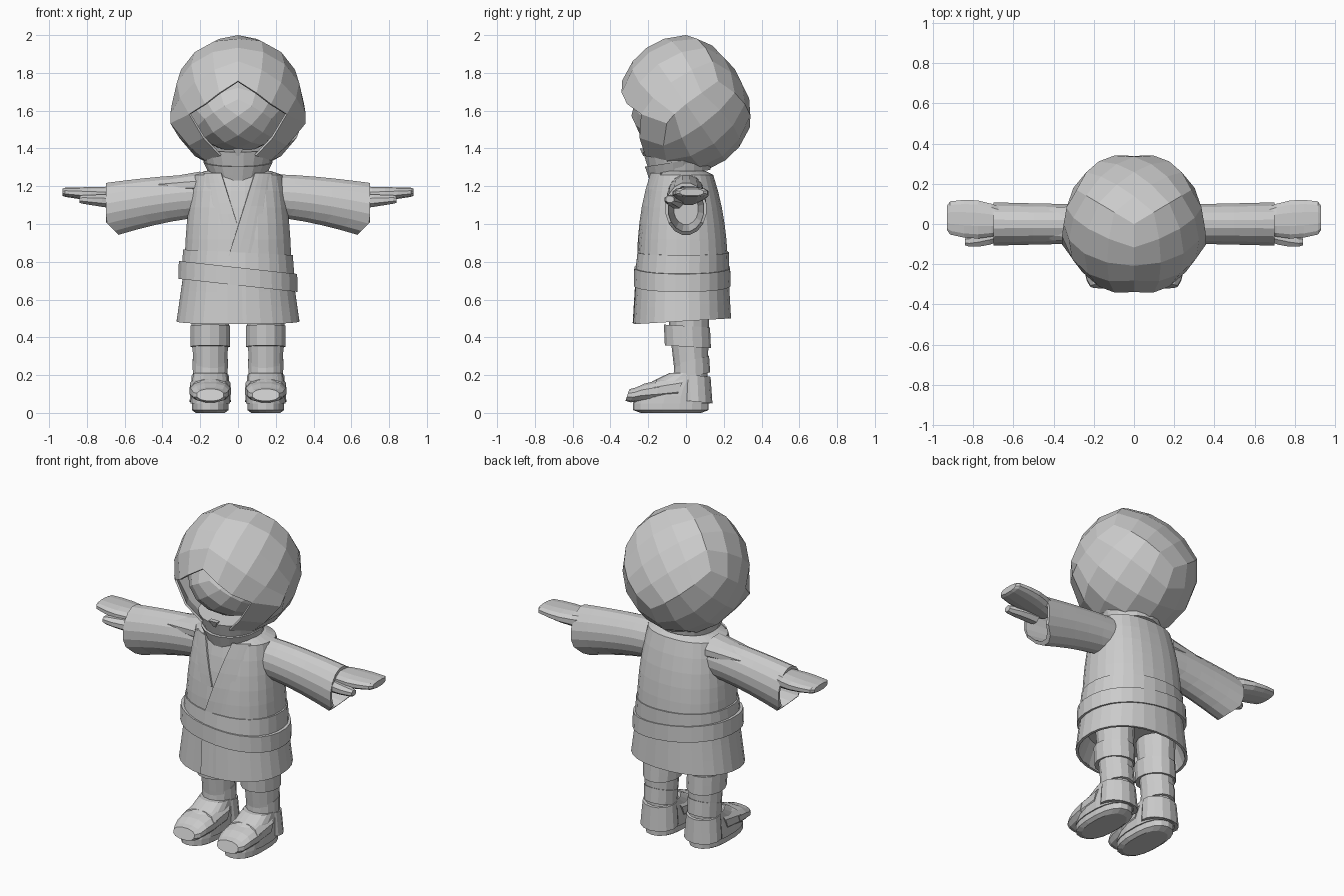
import bpy, bmesh, math
from mathutils import Matrix, Vector

if "Cube" in bpy.data.objects:
    bpy.data.objects.remove(bpy.data.objects["Cube"])

grey = bpy.data.materials.new("plain grey")
grey.use_nodes = True
grey.diffuse_color = (0.6, 0.6, 0.6, 1)
grey.node_tree.nodes["Principled BSDF"].inputs["Base Color"].default_value = grey.diffuse_color


def finish(name, bm, mirror=False, thickness=0):
    mesh = bpy.data.meshes.new(name)
    bm.to_mesh(mesh)
    bm.free()
    mesh.materials.append(grey)
    part = bpy.data.objects.new(name, mesh)
    bpy.context.collection.objects.link(part)
    if thickness:
        solid = part.modifiers.new("thickness", "SOLIDIFY")
        solid.thickness = thickness
        solid.offset = -1
    if mirror:
        part.modifiers.new("mirror", "MIRROR")


def blend(first, last, t):
    return [a + (b - a) * t for a, b in zip(first, last)]


def shrink(section, factor):
    cu, cv, ru, rv = section
    return cu, cv, ru * factor, rv * factor


def loft(name, axis, span, first, last, sides=16, steps=3, ease=1, bulge=0, round_start=0,
         round_end=0, hollow=None, lean_u=0, lean_v=0, lean_below=math.inf, power=2, mirror=False):
    """Blend between two oval sections, each (centre u, centre v, radius u, radius v)."""
    low, high = span
    begin, stop = low + round_start, high - round_end
    rings = []
    for i in range(steps + 1):
        t = i / steps
        cu, cv, ru, rv = blend(first, last, t ** ease)
        rings.append((begin + (stop - begin) * t, (cu, cv, ru + bulge * math.sin(math.pi * t), rv)))
    if round_start:
        rings.insert(0, (low, shrink(first, 0.8)))
    if round_end:
        rings.append((high, shrink(last, 0.75)))
    # A hollow end turns inwards and runs back towards the middle
    middle = (low + high) / 2
    if hollow == "start":
        rings = [(middle, shrink(first, 0.8)), (low, shrink(first, 0.95))] + rings
    if hollow == "end":
        rings += [(high, shrink(last, 0.87)), (middle, shrink(last, 0.6))]

    bm = bmesh.new()
    loops = []
    for place, (cu, cv, ru, rv) in rings:
        loop = []
        for i in range(sides):
            angle = math.tau * (i + 0.5) / sides
            c, s = math.cos(angle), math.sin(angle)
            du = ru * math.copysign(abs(c) ** (2 / power), c)
            dv = rv * math.copysign(abs(s) ** (2 / power), s)
            u, v, w = cu + du, cv + dv, place + lean_u * du + lean_v * min(dv, lean_below)
            loop.append(bm.verts.new({"x": (w, u, v), "y": (u, w, v), "z": (u, v, w)}[axis]))
        loops.append(loop)
    for a, b in zip(loops, loops[1:]):
        for i in range(sides):
            j = (i + 1) % sides
            bm.faces.new((a[i], a[j], b[j], b[i]))
    bm.faces.new(loops[0])
    bm.faces.new(loops[-1])
    bmesh.ops.recalc_face_normals(bm, faces=bm.faces)
    finish(name, bm, mirror)


def divided_cube():
    bm = bmesh.new()
    bmesh.ops.create_cube(bm, size=2)
    bmesh.ops.subdivide_edges(bm, edges=bm.edges, cuts=3, use_grid_fill=True)
    return bm


def round_off(bm, centre, radii, flat_back=0):
    # Inflate the cube into a ball that stands on a corner, another corner facing forward
    side, back, up = math.sqrt(1 / 2), math.sqrt(1 / 6), math.sqrt(1 / 3)
    turn = Matrix(((-side, -back, up), (side, -back, up), (0, 2 * back, up))).transposed()
    centre = Vector(centre)
    for v in bm.verts:
        x, y, z = v.co
        way = turn @ Vector([math.tan(k * math.pi / 4) for k in v.co]).normalized()
        if z > 0.9:
            way *= 1 - flat_back * (1 - x * x) * (1 - y * y)
        v.co = centre + Matrix.Diagonal(radii) @ way
    for face in bm.faces:
        face.normal_update()
        if face.normal.dot(face.calc_center_median() - centre) < 0:
            face.normal_flip()


def plate(name, section_at, power, span, bottom, top, lifts):
    """Thin cloth on the front of a body; bottom, top and lifts run from -x to +x."""
    bm = bmesh.new()
    steps, columns = 5, 4
    rows = []
    for i in range(steps + 1):
        z = span[0] + (span[1] - span[0]) * i / steps
        edges = blend(bottom, top, i / steps)
        cu, cv, ru, rv = section_at(z)
        row = []
        for j in range(columns + 1):
            x, lift = blend((edges[0], lifts[0]), (edges[1], lifts[1]), j / columns)
            y = cv - rv * (1 - abs(x / ru) ** power) ** (1 / power) - lift
            row.append(bm.verts.new((x, y, z)))
        rows.append(row)
    for a, b in zip(rows, rows[1:]):
        for j in range(columns):
            bm.faces.new((a[j], a[j + 1], b[j + 1], b[j]))
    finish(name, bm, thickness=0.009)


# Hood, open at the lower front, with flared cheek corners
bm = divided_cube()
opening = []
for face in bm.faces:
    c = face.calc_center_median()
    cheek = min(c.x, c.y) < -0.5 and max(c.x, c.y) > 0
    if c.z < -0.9 and not cheek:
        opening.append(face)
bmesh.ops.delete(bm, geom=opening, context="FACES")
round_off(bm, (0, 0, 1.635), (0.35, 0.36, 0.365), flat_back=0.12)
for v in bm.verts:
    side = math.copysign(1, v.co.x)
    distance = (v.co - Vector((side * 0.29, -0.17, 1.51))).length
    v.co += max(0, 1 - distance / 0.17) * Vector((side * 0.075, 0.07, 0.02))
finish("hood", bm, thickness=0.012)

# Face, mask and scarf
bm = divided_cube()
round_off(bm, (0, -0.03, 1.59), (0.26, 0.26, 0.21))
finish("face", bm)
loft("mask", "z", (1.27, 1.4), (0, -0.03, 0.16, 0.16), (0, -0.04, 0.2, 0.19), sides=20, lean_v=0.1)
loft("scarf", "z", (1.24, 1.33), (0, -0.05, 0.14, 0.14), (0, -0.04, 0.185, 0.18),
     sides=20, steps=2, lean_v=0.15)
loft("mask_point", "z", (1.36, 1.4), (0, -0.22, 0.01, 0.01), (0, -0.23, 0.04, 0.02), sides=4, steps=1)

# Robe body with crossed lapels
HEM, SHOULDER = 0.66, 1.28
WAIST, CHEST = (0, -0.015, 0.285, 0.24), (0, -0.02, 0.235, 0.165)
SLOPE = 2.5


def robe_section(z):
    return blend(WAIST, CHEST, ((z - HEM) / (SHOULDER - HEM)) ** SLOPE)


loft("robe_body", "z", (HEM, SHOULDER), WAIST, CHEST, sides=28, steps=7, ease=SLOPE,
     round_end=0.02, power=2.3)
plate("left_lapel", robe_section, 2.3, (0.83, 1.27), (-0.05, 0.15), (0.09, 0.18), (0.008, -0.007))
plate("right_lapel", robe_section, 2.3, (1, 1.27), (-0.15, -0.005), (-0.18, -0.09), (-0.007, 0.005))

# Skirt with a front flap
SKIRT_LOW, SKIRT_HIGH = (0, -0.02, 0.327, 0.26), (0, -0.02, 0.29, 0.245)
loft("skirt", "z", (0.485, 0.74), SKIRT_LOW, SKIRT_HIGH, sides=28, hollow="start",
     lean_v=0.06, power=2.2)
plate("skirt_flap", lambda z: blend(SKIRT_LOW, SKIRT_HIGH, (z - 0.47) * 4), 2.2,
      (0.475, 0.7), (-0.055, 0.15), (-0.055, 0.15), (0.005, -0.009))

# Two belt wraps, the lower one slanted
loft("belt_upper", "z", (0.74, 0.85), (0, -0.02, 0.3, 0.25), (0, -0.015, 0.292, 0.243),
     sides=28, steps=2, lean_u=-0.05, power=2.2)
loft("belt_lower", "z", (0.675, 0.77), (0, -0.02, 0.318, 0.258), (0, -0.02, 0.315, 0.255),
     sides=28, steps=1, lean_u=-0.11, power=2.2)

# Sleeves whose hollow cuffs are cut back underneath, and one shoulder patch
loft("sleeve", "x", (0.27, 0.77), (0, 1.15, 0.1, 0.115), (0, 1.08, 0.11, 0.14),
     steps=5, ease=1.5, hollow="end", lean_v=1, lean_below=-0.07, mirror=True)
loft("shoulder_patch", "x", (-0.42, -0.2), (0, 1.2, 0.08, 0.04), (0, 1.21, 0.105, 0.07), sides=12)

# Mitten hands and thumbs
loft("hand", "x", (0.64, 0.93), (0.015, 1.15, 0.06, 0.05), (0.03, 1.168, 0.085, 0.025), sides=12,
     steps=4, bulge=0.025, round_end=0.015, power=2.5, mirror=True)
loft("thumb", "x", (0.67, 0.84), (-0.05, 1.12, 0.04, 0.04), (-0.085, 1.13, 0.03, 0.025), sides=8,
     bulge=0.01, round_end=0.02, mirror=True)

# Legs with shin and ankle wraps
LEG = 0.147
loft("leg", "z", (0.15, 0.6), (LEG, 0.03, 0.088, 0.083), (LEG, 0.01, 0.106, 0.115),
     sides=14, steps=4, mirror=True)
loft("shin_wrap", "z", (0.35, 0.46), (LEG, 0.01, 0.106, 0.122), (LEG, 0.005, 0.108, 0.122),
     sides=14, steps=2, lean_v=-0.06, mirror=True)
loft("ankle_wrap", "z", (0.19, 0.28), (LEG, 0.03, 0.094, 0.098), (LEG, 0.03, 0.096, 0.092),
     sides=14, steps=1, lean_v=0.25, mirror=True)

# Shoes with sole, toe cap, strap and heel guard
loft("sole", "z", (0, 0.055), (LEG, -0.08, 0.098, 0.2), (LEG, -0.08, 0.098, 0.2), sides=18,
     steps=1, round_start=0.015, power=2.4, mirror=True)
loft("shoe", "z", (0.05, 0.21), (LEG, -0.075, 0.105, 0.205), (LEG, 0.01, 0.09, 0.1), sides=18,
     steps=4, ease=2, power=2.3, mirror=True)
loft("toe_cap", "y", (-0.31, -0.15), (LEG, 0.095, 0.09, 0.04), (LEG, 0.117, 0.112, 0.06), sides=12,
     ease=0.6, round_start=0.03, lean_v=0.35, power=2.3, mirror=True)
loft("instep_strap", "y", (-0.18, -0.03), (LEG, 0.115, 0.108, 0.065), (LEG, 0.135, 0.11, 0.08),
     sides=12, steps=2, lean_v=0.4, power=2.3, mirror=True)
loft("heel_guard", "z", (0.06, 0.2), (LEG, 0.045, 0.112, 0.095), (LEG, 0.04, 0.1, 0.09), sides=14,
     steps=2, lean_v=-0.1, mirror=True)
